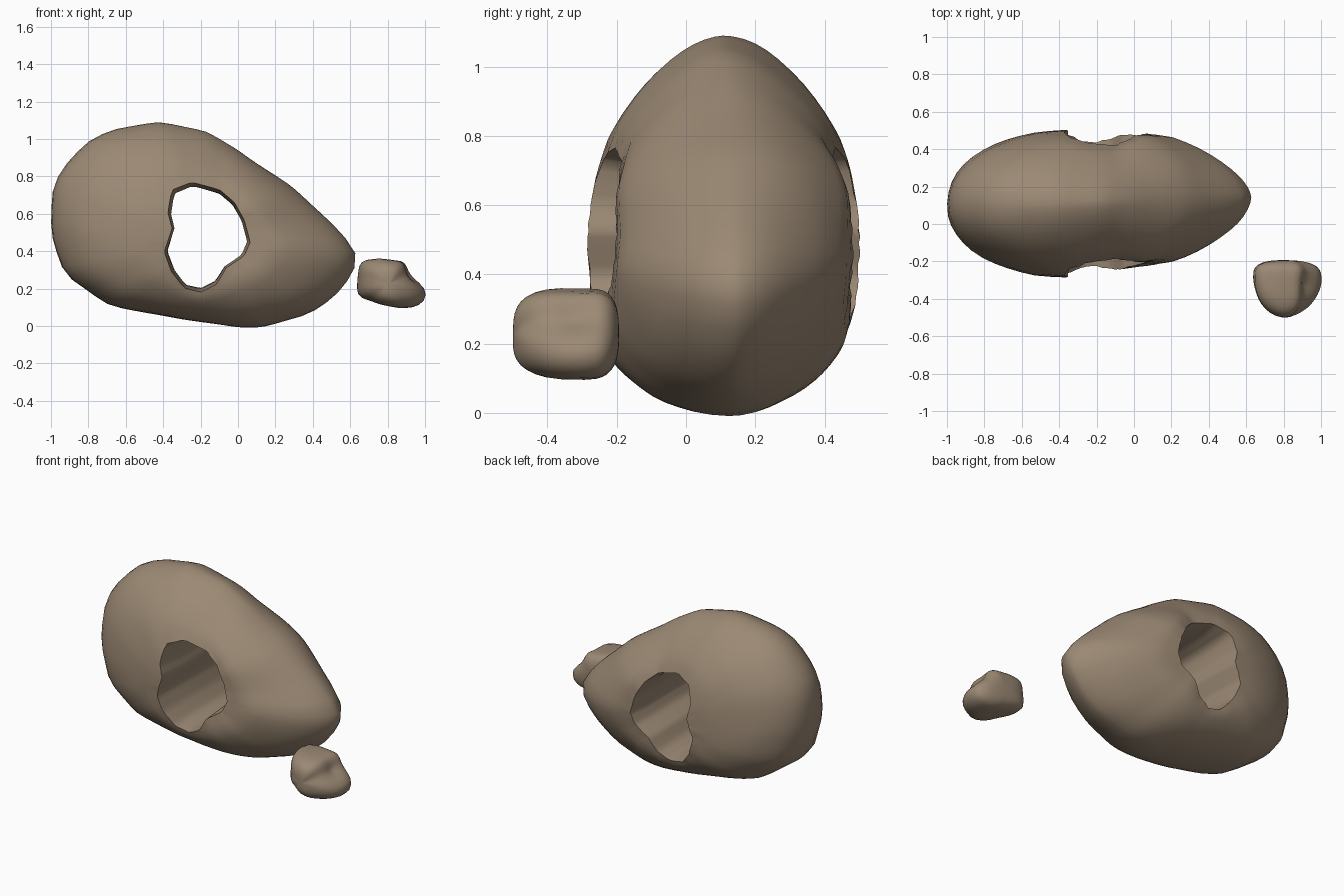
import bpy, bmesh, math, random
from mathutils import Vector, noise

random.seed(4)
cube = bpy.data.objects.get("Cube")
if cube:
    bpy.data.objects.remove(cube)

stone = bpy.data.materials.new("warm brown stone")
stone.use_nodes = True
colour = (0.33, 0.25, 0.175, 1)
stone.diffuse_color = colour
stone.node_tree.nodes["Principled BSDF"].inputs["Base Color"].default_value = colour


def radius_lookup(points, centre, soften):
    """Turn an outline in x, z into a function giving radius by angle."""
    polar = []
    for x, z in points:
        dx, dz = x - centre[0], z - centre[1]
        polar.append((math.atan2(dz, dx) % math.tau, math.hypot(dx, dz)))
    polar.sort()
    polar = ([(polar[-1][0] - math.tau, polar[-1][1])] + polar
             + [(polar[0][0] + math.tau, polar[0][1])])

    def radius(angle):
        angle %= math.tau
        for (a, ra), (b, rb) in zip(polar, polar[1:]):
            if a <= angle <= b and b > a:
                # intersect the ray with the straight edge between the points
                k = ra * rb * math.sin(b - a)
                return k / (ra * math.sin(angle - a) + rb * math.sin(b - angle))
        return polar[0][1]

    # round the corners by averaging over nearby angles
    return lambda angle: sum(radius(angle + soften * t) for t in (-1, -.5, 0, .5, 1)) / 5


def build_rock(name, centre, outer, hole, rim, depths, bulges, segments, rings,
               rough, soften, dent=None):
    """Two domed faces meeting at a rim, optionally pierced by a hole."""
    outer_r = radius_lookup(outer, centre, soften)
    hole_r = radius_lookup(hole, centre, 0) if hole else None
    bm = bmesh.new()
    columns = []
    for i in range(segments):
        angle = math.tau * i / segments
        big = outer_r(angle)
        waist = hole_r(angle) if hole else 0
        start = waist * 1.07 / big
        rim_y = rim(angle)

        def place(radius, y):
            return Vector((centre[0] + radius * math.cos(angle), y,
                           centre[1] + radius * math.sin(angle)))

        column = []
        for side in (0, 1):
            bulge = bulges[side](angle)
            ring_path = []
            for j in range(rings + 1):
                s = start + (1 - start) * math.sin(j / rings * math.pi / 2)
                depth = depths[side] * max(0, 1 - s ** bulge) ** (1 / bulge)
                if hole and j < 2:
                    # worn lip of the hole, lower towards the narrow end
                    wear = .008 + .02 * max(0, math.cos(angle))
                    depth -= (wear + random.uniform(0, .006)) * (1 - j / 2)
                ring_path.append(place(s * big, rim_y + (depth if side else -depth)))
            column += ring_path if side == 0 else ring_path[-2::-1]
        if hole:
            # narrowest part of the passage, between the two flared mouths
            column += [place(waist, rim_y + t) for t in (.2, -.2)]
        verts = []
        for p in column:
            if dent:
                spot, reach, amount = dent
                middle = Vector((centre[0], rim_y, centre[1]))
                fall = math.exp(-((p - Vector(spot)).length / reach) ** 2)
                p = p + (middle - p).normalized() * amount * fall
            p = p + noise.noise_vector(p * 5) * rough
            verts.append(bm.verts.new(p))
        columns.append(verts)
    count = len(columns[0])
    for i in range(segments):
        a, b = columns[i], columns[(i + 1) % segments]
        for j in range(count if hole else count - 1):
            k = (j + 1) % count
            bm.faces.new((a[j], b[j], b[k], a[k]))
    bmesh.ops.remove_doubles(bm, verts=bm.verts, dist=0.0005)
    bmesh.ops.recalc_face_normals(bm, faces=bm.faces)
    mesh = bpy.data.meshes.new(name)
    bm.to_mesh(mesh)
    bm.free()
    mesh.materials.append(stone)
    rock = bpy.data.objects.new(name, mesh)
    bpy.context.collection.objects.link(rock)
    bpy.ops.object.select_all(action="DESELECT")
    rock.select_set(True)
    bpy.context.view_layer.objects.active = rock
    bpy.ops.object.shade_smooth_by_angle(angle=math.radians(55))


# Large pierced boulder: blunt on its right and underside, tapered elsewhere
boulder_outline = [
    (.645, .39), (.5, .55), (.28, .75), (0, .94), (-.17, 1.04), (-.43, 1.095),
    (-.67, 1.05), (-.8, .99), (-.94, .84), (-.99, .73), (-1, .5), (-.93, .28),
    (-.7, .11), (-.3, .035), (0, -.005), (.12, -.005), (.37, .06), (.53, .17), (.615, .28)]
hole_outline = [
    (.05, .45), (.02, .56), (-.03, .65), (-.1, .71), (-.24, .75), (-.34, .71),
    (-.36, .6), (-.34, .52), (-.38, .4), (-.34, .3), (-.28, .22), (-.2, .2),
    (-.12, .24), (-.07, .32), (.02, .38)]


def lobe(angle, towards):
    return max(0, math.cos(angle - towards)) ** 6


def front_bulge(angle):
    base = 1.97 - .36 * math.cos(angle) - .42 * math.sin(angle)
    return max(1.55, base) + .4 * lobe(angle, .7)


def back_bulge(angle):
    base = 1.95 - .33 * math.cos(angle) - .33 * math.sin(angle)
    return max(1.55, base) + .4 * lobe(angle, .7) - .3 * lobe(angle, -.7)


build_rock("pierced_boulder", (-.17, .47), boulder_outline, hole_outline,
           lambda a: .11 + .03 * max(0, math.cos(a)), (.41, .41),
           (front_bulge, back_bulge), 64, 12, .005, .06)

# Small loose pebble: pointed front, flat back, hollow on its left
pebble_outline = [
    (.635, .25), (.635, .16), (.75, .12), (.87, .1), (.98, .11), (1.01, .185),
    (.93, .28), (.89, .345), (.75, .36), (.65, .345)]
build_rock("pebble", (.81, .23), pebble_outline, None, lambda a: -.29,
           (.21, .095), (lambda a: 1.8 + 1.6 * math.sin(a) ** 4, lambda a: 3),
           40, 10, .008, .15, ((.94, -.33, .29), .07, .03))
